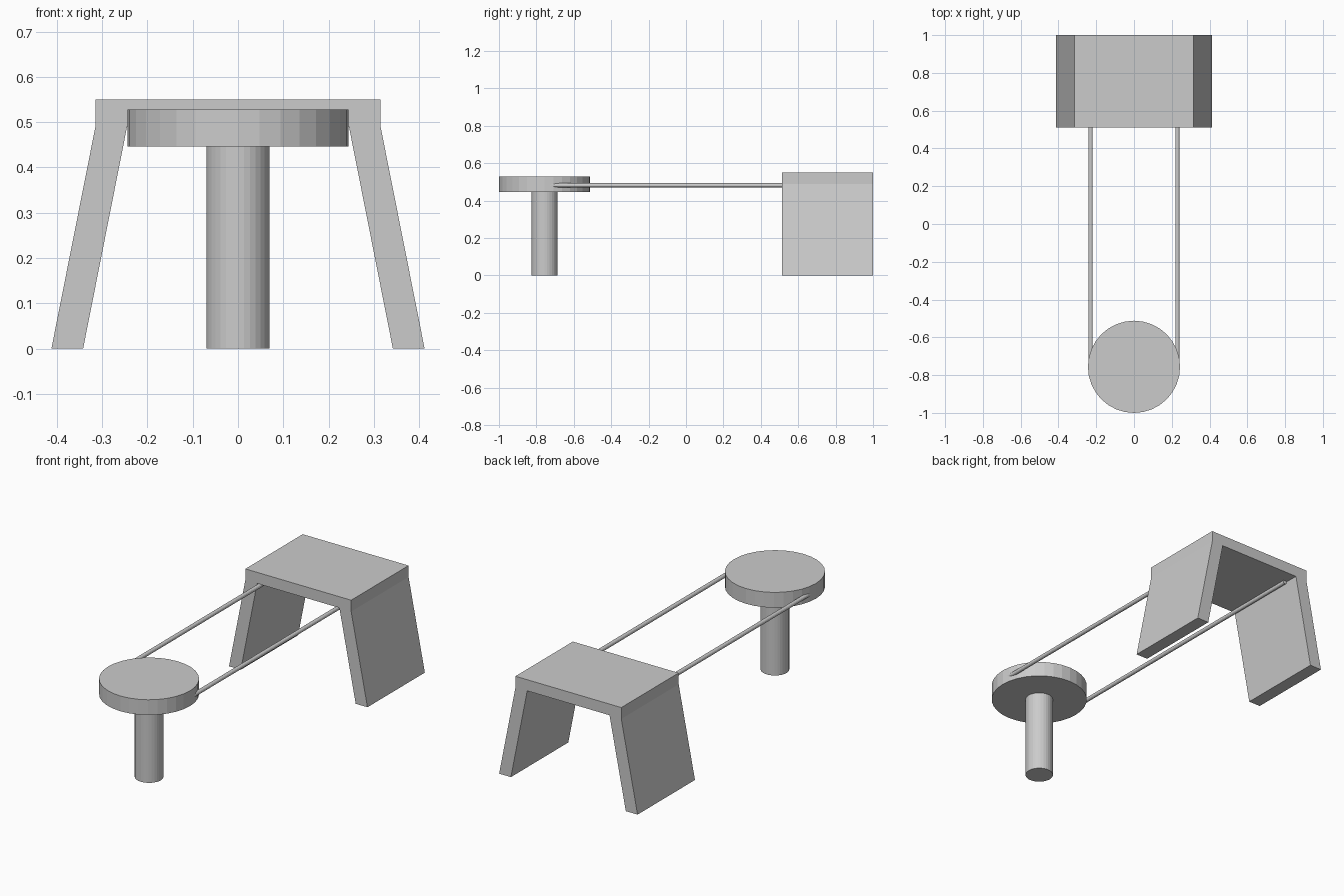
import bpy, bmesh, math
from mathutils import Matrix

if "Cube" in bpy.data.objects:
    bpy.data.objects.remove(bpy.data.objects["Cube"])


def cylinder(name, radius, length, center, sides, along_y=False):
    bm = bmesh.new()
    bmesh.ops.create_cone(bm, cap_ends=True, segments=sides,
                          radius1=radius, radius2=radius, depth=length)
    if along_y:
        bm.transform(Matrix.Rotation(math.pi / 2, 4, 'X'))
    mesh = bpy.data.meshes.new(name)
    bm.to_mesh(mesh)
    bm.free()
    obj = bpy.data.objects.new(name, mesh)
    obj.location = center
    bpy.context.collection.objects.link(obj)
    return obj


def extrude_profile(name, profile, y0, y1):
    bm = bmesh.new()
    face = bm.faces.new([bm.verts.new((x, y0, z)) for x, z in profile])
    ext = bmesh.ops.extrude_face_region(bm, geom=[face])
    moved = [v for v in ext['geom'] if isinstance(v, bmesh.types.BMVert)]
    bmesh.ops.translate(bm, verts=moved, vec=(0, y1 - y0, 0))
    bmesh.ops.recalc_face_normals(bm, faces=bm.faces)
    mesh = bpy.data.meshes.new(name)
    bm.to_mesh(mesh)
    bm.free()
    obj = bpy.data.objects.new(name, mesh)
    bpy.context.collection.objects.link(obj)
    return obj


# Bench: flat top with two splayed plank legs
half = [(0.412, 0), (0.342, 0), (0.245, 0.49)]
outer = [(0.315, 0.55), (0.315, 0.489)]
right = outer + half
left = [(-x, z) for x, z in reversed(right)]
extrude_profile("bench", right + left, 0.512, 1.0)

# Round seat on a post
cylinder("round_seat", 0.244, 0.082, (0, -0.756, 0.487), 32)
cylinder("seat_post", 0.07, 0.446, (0, -0.756, 0.223), 32)

# Two rods joining seat and bench
for side, label in ((-1, "left"), (1, "right")):
    cylinder(label + "_rod", 0.011, 1.68, (side * 0.23, 0.09, 0.482), 16, along_y=True)
